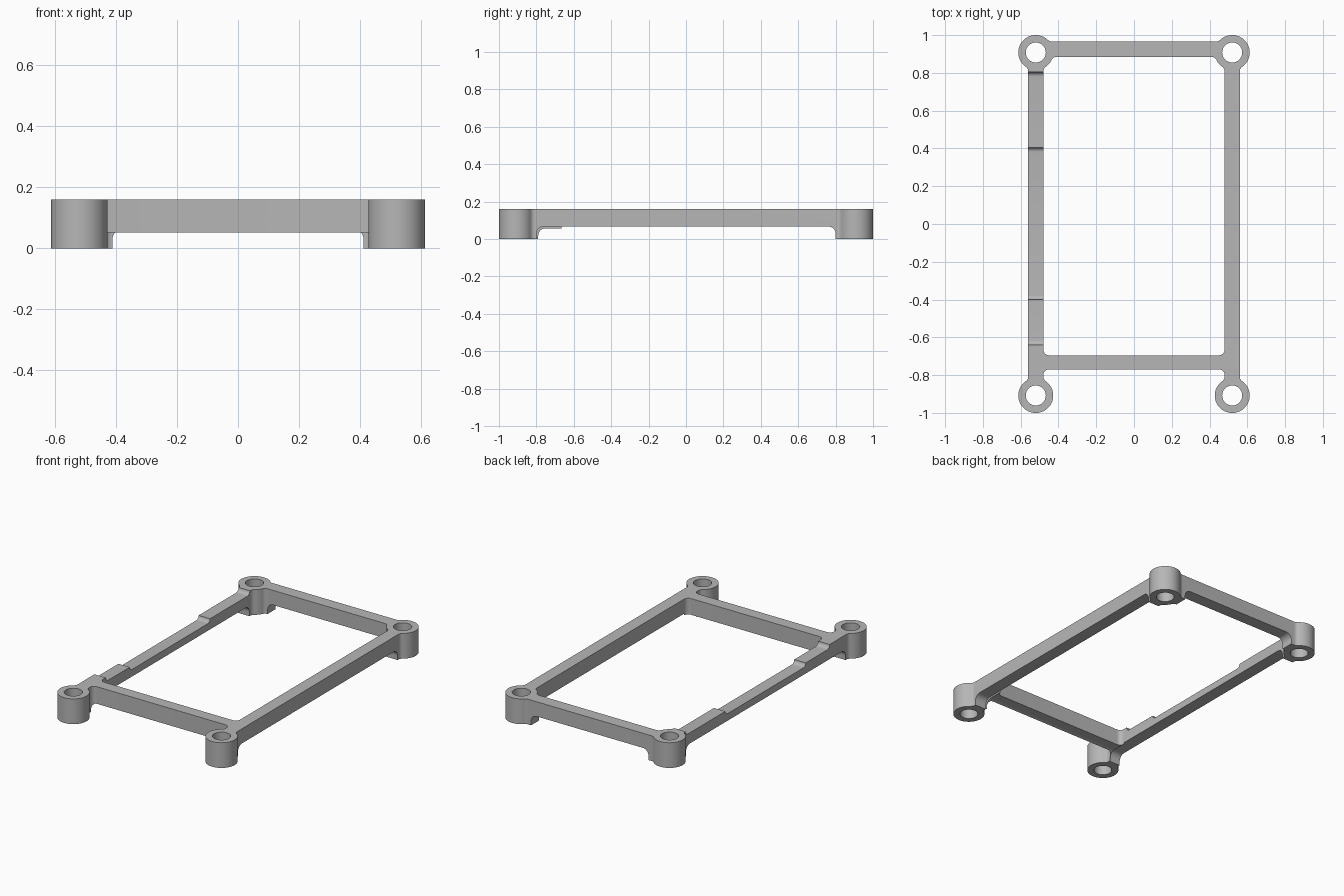
import bpy, bmesh
from math import sin, cos, radians, sqrt, atan2, degrees
from mathutils import Vector

old = bpy.data.objects.get("Cube")
if old:
    bpy.data.objects.remove(old)

HEIGHT, BX, BY, BOSS_R, HOLE_R = 0.16, 0.52, 0.908, 0.0925, 0.053
RAIL, FIL = 0.04, 0.03          # half rail width, fillet radius
IN_X, OUT_X = BX - RAIL, BX + RAIL

grey = bpy.data.materials.new("light_grey")
grey.use_nodes = True
grey.diffuse_color = (0.47, 0.47, 0.47, 1)
grey.node_tree.nodes["Principled BSDF"].inputs["Base Color"].default_value = grey.diffuse_color


def arc(cx, cy, r, a, b, n=8):
    angles = [radians(a + (b - a) * i / n) for i in range(n + 1)]
    return [(cx + r * cos(t), cy + r * sin(t)) for t in angles]


def mirrored(half):
    return half + [(-x, y) for x, y in reversed(half)]


def prism(name, loops, place, lo, hi):
    """Fill 2D loops (holes allowed) and extrude them from lo to hi."""
    bm = bmesh.new()
    edges = []
    for loop in loops:
        vs = [bm.verts.new(place(u, v, lo)) for u, v in loop]
        edges += [bm.edges.new((vs[i - 1], vs[i])) for i in range(len(vs))]
    bmesh.ops.triangle_fill(bm, use_beauty=True, edges=edges)
    out = bmesh.ops.extrude_face_region(bm, geom=bm.faces[:])
    shift = Vector(place(0, 0, hi)) - Vector(place(0, 0, lo))
    top = [g for g in out["geom"] if isinstance(g, bmesh.types.BMVert)]
    bmesh.ops.translate(bm, verts=top, vec=shift)
    bmesh.ops.recalc_face_normals(bm, faces=bm.faces[:])
    mesh = bpy.data.meshes.new(name)
    bm.to_mesh(mesh)
    bm.free()
    obj = bpy.data.objects.new(name, mesh)
    bpy.context.collection.objects.link(obj)
    return obj


def along_x(u, v, d):
    return (d, u, v)


def along_y(u, v, d):
    return (u, d, v)


def along_z(u, v, d):
    return (u, v, d)


def reach(offset):
    """Distance along a bar from boss centre to its fillet centre, and the angle."""
    side = offset + FIL
    run = sqrt((BOSS_R + FIL) ** 2 - side ** 2)
    return side, run, degrees(atan2(run, side))


# Plan outline of the frame
BACK_OUT, BACK_IN, FRONT_OUT, FRONT_IN = 0.965, 0.885, -0.77, -0.695
s, run, a = reach(RAIL)
so, ro, ao = reach(BACK_OUT - BY)
si, ri, ai = reach(BY - BACK_IN)
outer = (arc(IN_X - FIL, FRONT_OUT - FIL, FIL, 90, 0)
         + arc(BX - s, -BY + run, FIL, 0, -a)
         + arc(BX, -BY, BOSS_R, 180 - a, 360 + a, 48)[1:-1]
         + arc(BX + s, -BY + run, FIL, 180 + a, 180)
         + arc(BX + s, BY - run, FIL, 180, 180 - a)
         + arc(BX, BY, BOSS_R, -a, 180 - (90 - ao), 32)[1:-1]
         + arc(BX - ro, BY + so, FIL, 270 + ao, 270))
inner = (arc(IN_X - FIL, FRONT_IN + FIL, FIL, -90, 0)
         + arc(BX - s, BY - run, FIL, 0, a)
         + arc(BX, BY, BOSS_R, 180 + a, 270 - ai, 8)[1:-1]
         + arc(BX - ri, BY - si, FIL, 90 - ai, 90))
holes = [arc(x, y, HOLE_R, 0, 360, 40)[:-1] for x in (-BX, BX) for y in (-BY, BY)]
frame = prism("mounting_frame", [mirrored(outer), mirrored(inner)] + holes,
              along_z, 0, HEIGHT)
frame.data.materials.append(grey)


def arch(half, top, r=0.04):
    return mirrored([(half, -0.1)] + arc(half - r, top - r, r, 0, 90))


# Arched clearances under the rails and crossbars
cutters = [prism("rail_arch", [arch(0.8, 0.067)], along_x, lo, hi)
           for lo, hi in ((-0.7, -IN_X), (IN_X, 0.7))]
cutters.append(prism("back_arch", [arch(0.412, 0.067)], along_y, 0.75, 1.1))
cutters.append(prism("front_arch", [arch(0.79, 0.057)], along_x, -0.485, 0.485))

# Stepped recess in the top of one rail, with concave fillets
MID, LOW = 0.135, 0.112
r1, r2 = HEIGHT - MID, MID - LOW
steps = ([(0.805, 0.2)] + arc(0.805 - r1, HEIGHT, r1, 0, -90)
         + arc(0.405 - r2, MID, r2, 0, -90)
         + arc(-0.4 + r2, MID, r2, -90, -180)
         + arc(-0.64 + r1, HEIGHT, r1, -90, -180) + [(-0.64, 0.2)])
cutters.append(prism("rail_recess", [steps], along_x, -0.7, -0.47))

bpy.ops.object.select_all(action='DESELECT')
bpy.context.view_layer.objects.active = frame
frame.select_set(True)
for cutter in cutters:
    cutter.hide_render = True
    mod = frame.modifiers.new(cutter.name, 'BOOLEAN')
    mod.operation, mod.solver, mod.object = 'DIFFERENCE', 'EXACT', cutter
    bpy.ops.object.modifier_apply(modifier=mod.name)
    bpy.data.objects.remove(cutter)

bpy.ops.object.shade_smooth_by_angle(angle=radians(30))
